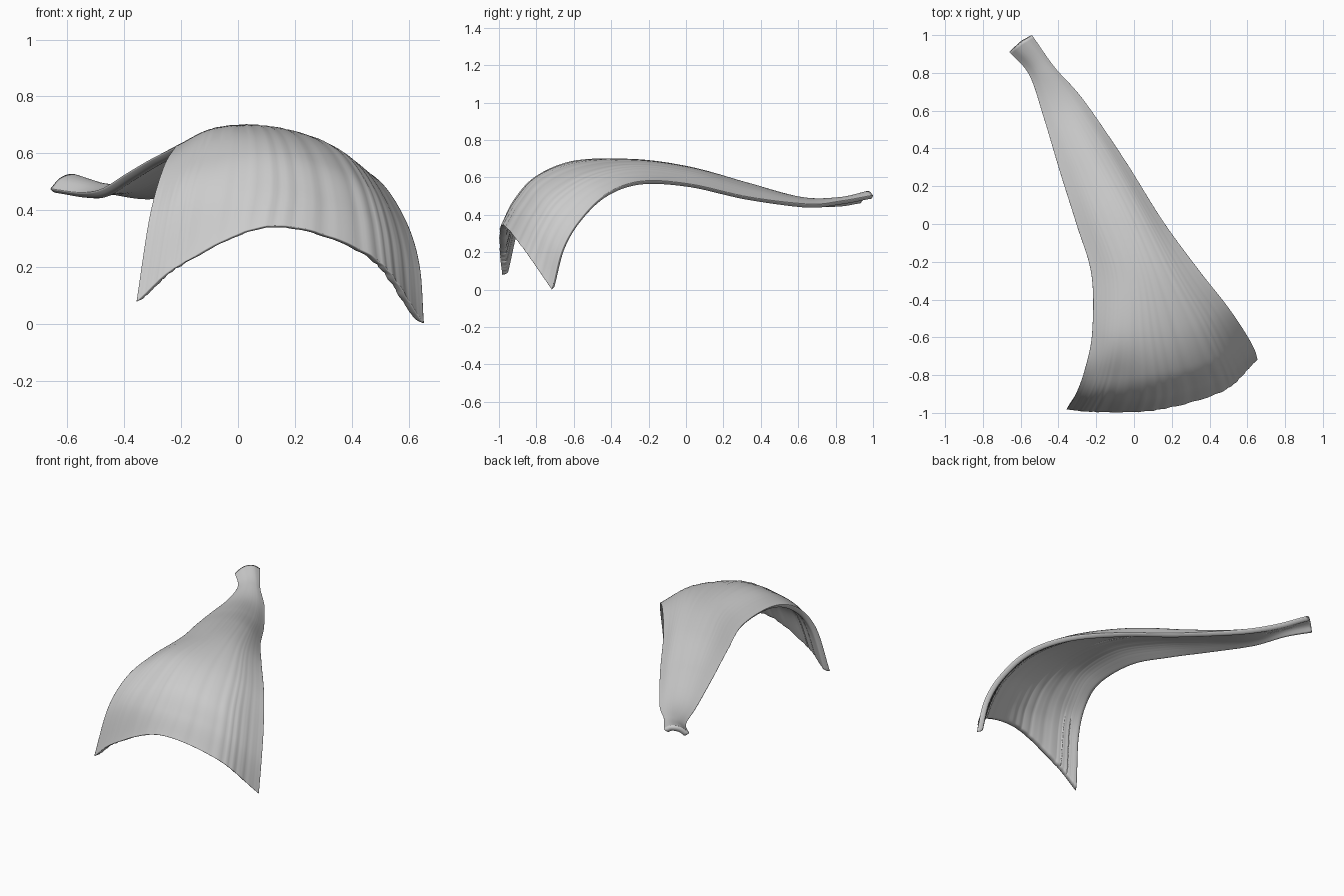
import bpy, bmesh, math, random
from mathutils import Vector

if "Cube" in bpy.data.objects:
    bpy.data.objects.remove(bpy.data.objects["Cube"])

random.seed(4)

# Five lengthwise veins, each running from the stalk to the drooping lip
left_edge = [(-.66, .91, .475), (-.555, .79, .462), (-.48, .57, .475), (-.39, .27, .53), (-.305, .0, .58),
             (-.225, -.27, .62), (-.222, -.58, .62), (-.262, -.775, .55), (-.310, -.905, .38), (-.357, -.982, .078)]
left_rib = [(-.63, .935, .51), (-.52, .81, .487), (-.43, .60, .49), (-.30, .30, .563), (-.19, .02, .635),
            (-.09, -.27, .68), (-.09, -.60, .68), (-.12, -.80, .585), (-.16, -.92, .45), (-.20, -.995, .21)]
crest = [(-.60, .96, .525), (-.485, .82, .495), (-.365, .62, .495), (-.21, .33, .572), (-.06, .03, .655),
         (.05, -.27, .697), (.10, -.58, .685), (.13, -.79, .605), (.14, -.91, .475), (.12, -.985, .345)]
right_rib = [(-.57, .98, .525), (-.45, .828, .49), (-.31, .64, .483), (-.12, .34, .545), (.05, .03, .63),
             (.20, -.27, .667), (.33, -.52, .625), (.41, -.71, .52), (.45, -.81, .39), (.47, -.885, .24)]
right_edge = [(-.54, 1.0, .505), (-.42, .83, .475), (-.27, .66, .458), (-.05, .34, .495), (.15, .02, .565),
              (.34, -.24, .58), (.49, -.43, .51), (.587, -.572, .37), (.638, -.665, .21), (.654, -.718, .002)]


def spline(points, t):
    """Smooth curve through the points, t from 0 to 1."""
    pts = [Vector(p) for p in points]
    pts = [2 * pts[0] - pts[1]] + pts + [2 * pts[-1] - pts[-2]]
    s = t * (len(pts) - 3)
    i = min(int(s), len(pts) - 4)
    u = s - i
    a, b, c, d = pts[i:i + 4]
    return 0.5 * (2 * b + (c - a) * u + (2 * a - 5 * b + 4 * c - d) * u ** 2
                  + (3 * b - a - 3 * c + d) * u ** 3)


def rounded(distance, radius=0.018):
    """Quarter-round falloff of the thickness toward a rim."""
    k = min(distance / radius, 1)
    return max(0.2, math.sqrt(1 - (1 - k) ** 2))


# Petal skin lofted across the veins, with extra columns close to the rims
ROWS, COLS = 110, 110
veins = [left_edge, left_rib, crest, right_rib, right_edge]
across = [0.5 * c / COLS + 0.5 * (0.5 - 0.5 * math.cos(math.pi * c / COLS)) for c in range(COLS + 1)]
along = [r / (ROWS - 4) * 0.985 for r in range(ROWS - 3)] + [0.990, 0.994, 0.998, 1.0]
pleats = [random.uniform(-1, 1) for _ in range(COLS + 1)]
bm = bmesh.new()
grid = []
for t in along:
    section = [spline(v, t) for v in veins]
    grid.append([bm.verts.new(spline(section, s)) for s in across])
for r in range(ROWS):
    for c in range(COLS):
        bm.faces.new((grid[r][c], grid[r + 1][c], grid[r + 1][c + 1], grid[r][c + 1]))
bm.normal_update()

# Fine pleats that deepen toward the lip, and flesh thickness rounded at rims
normals = {v: v.normal.copy() for v in bm.verts}
lip = [v.co.copy() for v in grid[-1]]
weights = []
for t, row in zip(along, grid):
    places = [v.co.copy() for v in row]
    for c, v in enumerate(row):
        rim = min((places[c] - places[0]).length, (places[c] - places[-1]).length)
        weights.append(rounded(rim) * rounded((places[c] - lip[c]).length))
        fade = min(1, rim / 0.2)
        wave = 0.5 * pleats[c] + 0.6 * math.sin(c * 1.1 + 2 * math.sin(c * 0.23))
        v.co += normals[v] * (0.003 * wave * fade * min(1, 0.03 + 0.25 * t + t ** 3))

mesh = bpy.data.meshes.new("petal")
bm.to_mesh(mesh)
bm.free()
petal = bpy.data.objects.new("petal", mesh)
bpy.context.collection.objects.link(petal)
group = petal.vertex_groups.new(name="flesh")
for i, w in enumerate(weights):
    group.add([i], w, 'REPLACE')

# Flesh thickness grown inward from the outer skin
solid = petal.modifiers.new("thickness", 'SOLIDIFY')
solid.thickness = 0.032
solid.offset = -1
solid.vertex_group = "flesh"

bpy.context.view_layer.objects.active = petal
petal.select_set(True)
bpy.ops.object.shade_smooth_by_angle(angle=math.radians(60))
